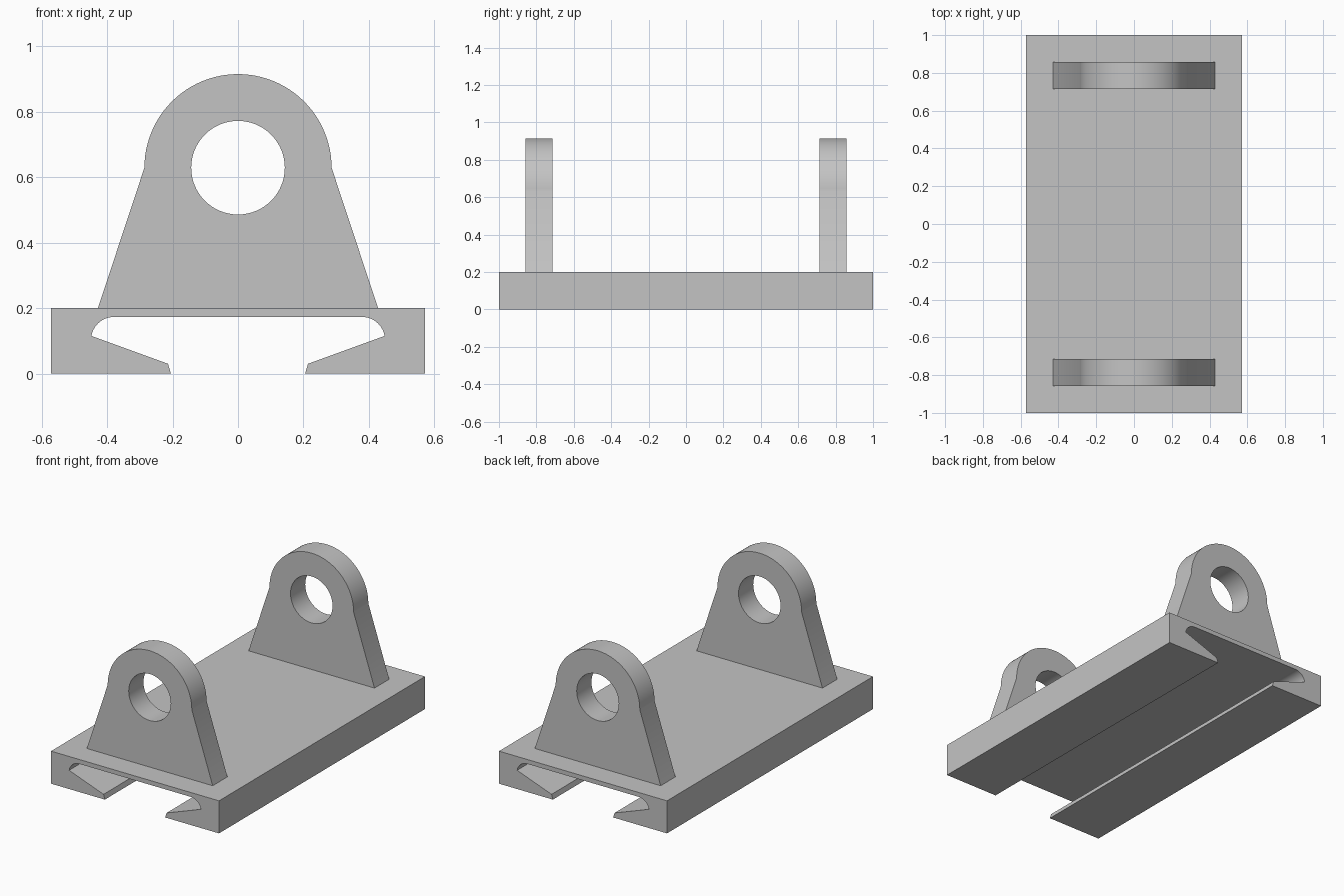
import bpy, bmesh
from math import sin, cos, pi, radians
from mathutils import Vector

cube = bpy.data.objects.get("Cube")
if cube:
    bpy.data.objects.remove(cube, do_unlink=True)

grey = bpy.data.materials.new("plain grey")
grey.use_nodes = True
colour = (0.55, 0.55, 0.55, 1)
grey.diffuse_color = colour
grey.node_tree.nodes["Principled BSDF"].inputs["Base Color"].default_value = colour


def arc(cx, cz, r, start, end, steps):
    """Points along an arc in the XZ plane, angles in degrees."""
    angles = [radians(start + (end - start) * i / steps) for i in range(steps + 1)]
    return [(cx + r * cos(a), cz + r * sin(a)) for a in angles]


def extrude_profile(name, loops, y0, y1):
    """Fill closed XZ loops (outline plus holes) and extrude them along Y."""
    bm = bmesh.new()
    edges = []
    for loop in loops:
        vs = [bm.verts.new((x, y0, z)) for x, z in loop]
        edges += [bm.edges.new((a, b)) for a, b in zip(vs, vs[1:] + vs[:1])]
    bmesh.ops.triangle_fill(bm, edges=edges, use_beauty=True, normal=Vector((0, -1, 0)))
    ext = bmesh.ops.extrude_face_region(bm, geom=bm.faces[:], use_keep_orig=True)
    moved = [g for g in ext["geom"] if isinstance(g, bmesh.types.BMVert)]
    bmesh.ops.translate(bm, verts=moved, vec=(0, y1 - y0, 0))
    bmesh.ops.recalc_face_normals(bm, faces=bm.faces)
    mesh = bpy.data.meshes.new(name)
    bm.to_mesh(mesh)
    bm.free()
    mesh.materials.append(grey)
    obj = bpy.data.objects.new(name, mesh)
    bpy.context.collection.objects.link(obj)
    bpy.ops.object.select_all(action="DESELECT")
    obj.select_set(True)
    bpy.context.view_layer.objects.active = obj
    bpy.ops.object.shade_smooth_by_angle(angle=radians(30))
    return obj


# Base plate with an undercut dovetail channel along its length
half = [(0.571, 0.2), (0.571, 0), (0.205, 0), (0.214, 0.03), (0.448, 0.115)]
half += arc(0.379, 0.103, 0.07, 18, 90, 10)
mirrored = [(-x, z) for x, z in reversed(half)]
extrude_profile("base_plate", [half + mirrored], -1, 1)

# Two upright lugs, each with a round top and a round hole
outline = [(0.428, 0.2)] + arc(0, 0.629, 0.286, 0, 180, 48) + [(-0.428, 0.2)]
hole = arc(0, 0.629, 0.143, 0, 360, 64)[:-1]
for name, y in (("front_lug", -0.857), ("back_lug", 0.714)):
    extrude_profile(name, [outline, hole], y, y + 0.143)
